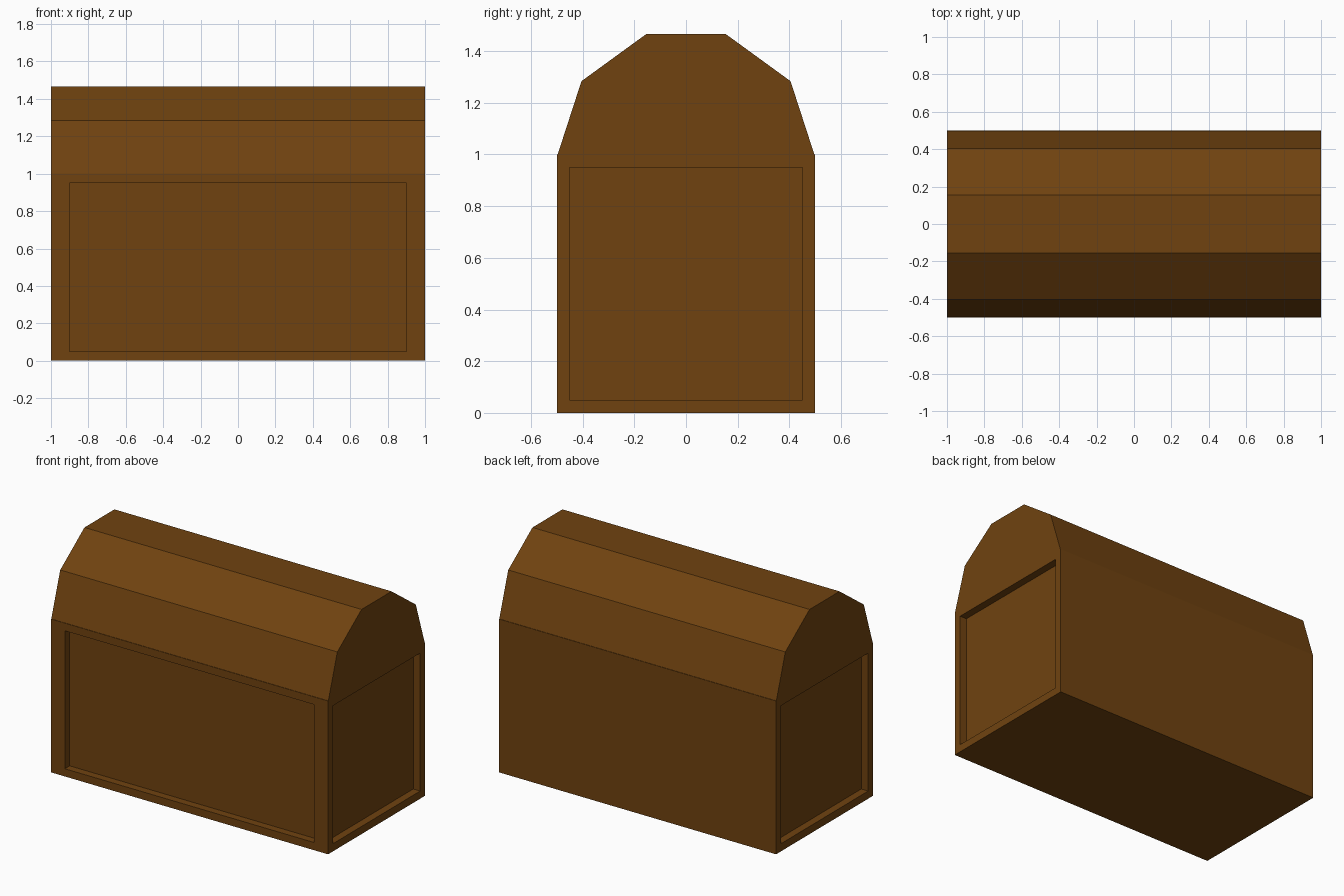
import bpy, bmesh
from math import cos, sin, radians
from mathutils import Vector

if "Cube" in bpy.data.objects:
    bpy.data.objects.remove(bpy.data.objects["Cube"])

wood = bpy.data.materials.new("brown_wood")
wood.diffuse_color = (0.16, 0.055, 0.005, 1)
wood.use_nodes = True
wood.node_tree.nodes["Principled BSDF"].inputs["Base Color"].default_value = wood.diffuse_color


def finish(bm, name):
    bmesh.ops.recalc_face_normals(bm, faces=bm.faces)
    mesh = bpy.data.meshes.new(name)
    bm.to_mesh(mesh)
    bm.free()
    mesh.materials.append(wood)
    obj = bpy.data.objects.new(name, mesh)
    bpy.context.collection.objects.link(obj)
    return obj


def sink_panel(bm, direction, scale, depth):
    """Turn the box side facing 'direction' into a framed, recessed panel."""
    d = Vector(direction)
    face = max(bm.faces, key=lambda f: f.calc_center_median().dot(d) - f.normal.cross(d).length * 10)
    centre = face.calc_center_median()
    bmesh.ops.inset_individual(bm, faces=[face], thickness=0.01)
    # Frame borders are proportional to the side's width and height
    rim = {(sx, sz): None for sx in (-1, 1) for sz in (-1, 1)}
    half_width = 0.9 if abs(d.y) else 0.45
    across = Vector((1, 0, 0)) if abs(d.y) else Vector((0, 1, 0))
    for v in face.verts:
        off = v.co - centre
        v.co = centre + across * (half_width if off.dot(across) > 0 else -half_width)
        v.co.z += scale * (0.5 if off.z > 0 else -0.5)
    # Push the panel straight in, leaving square recess walls
    inner = bmesh.ops.extrude_discrete_faces(bm, faces=[face])["faces"][0]
    bmesh.ops.translate(bm, verts=inner.verts, vec=-d * depth)


# Chest body: box with recessed panels on the front and both ends
bm = bmesh.new()
bmesh.ops.create_cube(bm, size=1)
for v in bm.verts:
    v.co = (v.co.x * 2, v.co.y, v.co.z + 0.5)
bm.normal_update()
for direction in ((0, -1, 0), (1, 0, 0), (-1, 0, 0)):
    sink_panel(bm, direction, 0.9, 0.05)
    bm.normal_update()
finish(bm, "chest_body")

# Arched lid: half of a ten-sided barrel, sunk slightly into the body
bm = bmesh.new()
arc = [radians(36 * i) for i in range(6)]
end = bm.faces.new([bm.verts.new((-1, 0.5 * cos(a), 0.99 + 0.5 * sin(a))) for a in arc])
side = bmesh.ops.extrude_face_region(bm, geom=[end], use_keep_orig=True)["geom"]
bmesh.ops.translate(bm, vec=(2, 0, 0), verts=[g for g in side if isinstance(g, bmesh.types.BMVert)])
finish(bm, "arched_lid")
